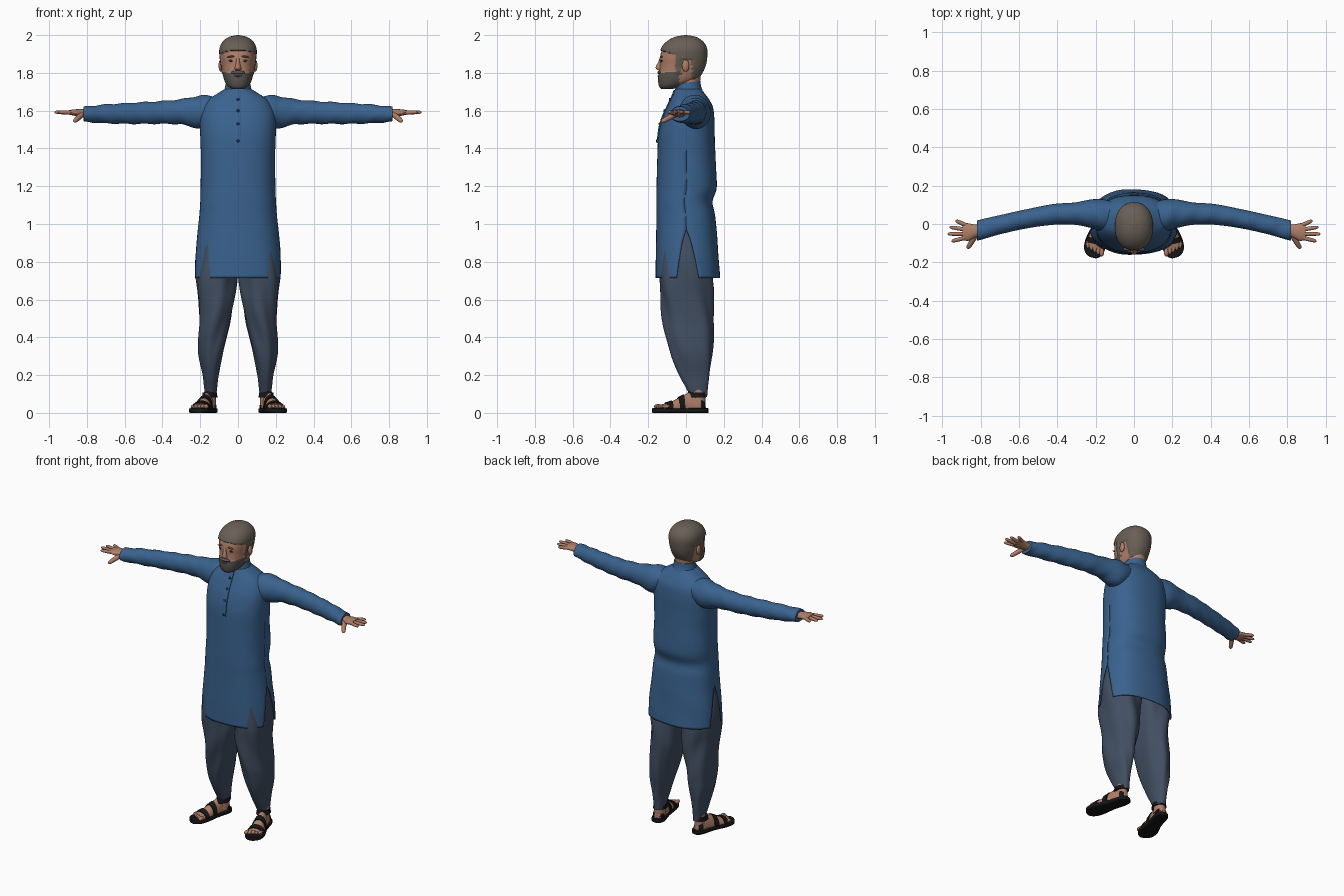
import bpy, bmesh, math
from mathutils import Vector, Matrix

cube = bpy.data.objects.get("Cube")
if cube:
    bpy.data.objects.remove(cube)


def material(name, rgb):
    m = bpy.data.materials.new(name)
    m.use_nodes = True
    m.diffuse_color = (*rgb, 1)
    bsdf = m.node_tree.nodes["Principled BSDF"]
    bsdf.inputs["Base Color"].default_value = (*rgb, 1)
    bsdf.inputs["Roughness"].default_value = 0.8
    return m


BLUE = material("tunic blue", (.042, .122, .27))
SLATE = material("trouser slate", (.054, .078, .122))
SKIN = material("skin", (.43, .21, .14))
HAIR = material("hair grey brown", (.14, .115, .092))
BEARD = material("beard grey", (.10, .09, .077))
BLACK = material("sandal black", (.008, .008, .009))
NAVY = material("button navy", (.015, .03, .07))
LIP = material("lip", (.24, .09, .07))
EYE = material("eye dark", (.03, .02, .018))


def finish(name, bm, mats, side=1, rule=None):
    bmesh.ops.remove_doubles(bm, verts=bm.verts, dist=.0002)
    for v in bm.verts:
        v.co.x *= side
    bmesh.ops.recalc_face_normals(bm, faces=bm.faces)
    if rule:
        for f in bm.faces:
            f.material_index = rule(f.calc_center_median())
    me = bpy.data.meshes.new(name)
    bm.to_mesh(me)
    bm.free()
    ob = bpy.data.objects.new(name, me)
    bpy.context.collection.objects.link(ob)
    for m in mats:
        me.materials.append(m)
    bpy.ops.object.select_all(action='DESELECT')
    ob.select_set(True)
    bpy.context.view_layer.objects.active = ob
    bpy.ops.object.shade_smooth_by_angle(angle=math.radians(50))
    return ob


def smooth_rows(rows, steps):
    # Catmull-Rom interpolation between key sections
    out = []
    for i in range(len(rows) - 1):
        quad = [rows[max(i - 1, 0)], rows[i], rows[i + 1], rows[min(i + 2, len(rows) - 1)]]
        for k in range(steps):
            t = k / steps
            out.append([b + .5 * t * (c - a + t * (2 * a - 5 * b + 4 * c - d + t * (3 * (b - c) + d - a)))
                        for a, b, c, d in zip(*quad)])
    return out + [list(rows[-1])]


def sections(bm, rows, axis='z', n=32, e=2, steps=4, warp=None, arc=None, cap=True, mtx=None):
    # row: position on axis, two centre coordinates, two radii
    rings = []
    for p, a, b, ra, rb in smooth_rows(rows, steps):
        lo, hi = arc(p) if arc else (0, math.tau)
        ring = []
        for k in range(n + 1 if arc else n):
            ang = lo + (hi - lo) * k / n
            c, s = math.cos(ang), math.sin(ang)
            u = a + ra * math.copysign(abs(c) ** (2 / e), c)
            v = b + rb * math.copysign(abs(s) ** (2 / e), s)
            co = Vector({'x': (p, u, v), 'y': (u, p, v), 'z': (u, v, p)}[axis])
            if warp:
                co = warp(co, ang, Vector((co.x - a, co.y - b, 0)))
            ring.append(bm.verts.new(mtx @ co if mtx else co))
        rings.append(ring)
    for r, q in zip(rings, rings[1:]):
        for k in range(n):
            j = (k + 1) % len(r)
            bm.faces.new((r[k], r[j], q[j], q[k]))
    if cap and not arc:
        bm.faces.new(rings[0])
        bm.faces.new(rings[-1])


def loft(name, rows, mats, side=1, rule=None, **kw):
    bm = bmesh.new()
    sections(bm, rows, **kw)
    return finish(name, bm, mats, side, rule)


def ball(name, loc, size, mat, side=1, tilt=0):
    bm = bmesh.new()
    m = Matrix.Translation(loc) @ Matrix.Rotation(tilt, 4, 'Y') @ Matrix.Diagonal((*size, 1))
    bmesh.ops.create_uvsphere(bm, u_segments=20, v_segments=12, radius=1, matrix=m)
    return finish(name, bm, [mat], side)


def digit(name, p, q, r, side):
    d = Vector(q) - Vector(p)
    m = Matrix.Translation(p) @ d.to_track_quat('Z', 'Y').to_matrix().to_4x4()
    L = d.length
    loft(name, [(0, 0, 0, r, r), (L * .5, 0, 0, r, r), (L * .88, 0, 0, r * .8, r * .8),
                (L, 0, 0, r * .25, r * .25)], [SKIN], side, n=12, mtx=m)


# Tunic: front and back panels that part into side slits near the hem
body = [(z, 0, (f + b) / 2, w, (b - f) / 2) for z, w, f, b in (
    (.715, .235, -.16, .18), (.82, .229, -.16, .173), (.95, .216, -.158, .163), (1.05, .205, -.157, .154),
    (1.12, .2, -.157, .14), (1.2, .198, -.156, .163), (1.35, .196, -.152, .156), (1.47, .2, -.146, .152),
    (1.56, .2, -.125, .15), (1.62, .185, -.1, .142), (1.66, .155, -.08, .122), (1.69, .11, -.066, .1),
    (1.715, .07, -.058, .08))]


def gap(z):
    return .3 * max(0, (.96 - z) / .245) ** .75


def drape(co, ang, out):
    low = max(0, min(1, (1.25 - co.z) / .5))
    fold = .008 * low * math.sin(7 * ang + 2 * co.z) + .005 * math.sin(3 * ang + 30 * co.z) * (ang < 3 and co.z < 1.4)
    return co + out * fold


bm = bmesh.new()
for base in (0, math.pi):
    sections(bm, body, n=32, e=2.35, steps=5, warp=drape,
             arc=lambda z: (base + gap(z), base + math.pi - gap(z)))
tunic = finish("tunic", bm, [BLUE])
thick = tunic.modifiers.new("cloth thickness", 'SOLIDIFY')
thick.thickness = .005

# Collar, placket and buttons
loft("collar", [(1.69, 0, .015, .085, .078), (1.715, 0, .012, .071, .069), (1.75, 0, .012, .064, .064)], [BLUE],
     warp=lambda co, a, out: co + Vector((0, 0, .12 * out.y * (co.z > 1.7))))


def front_y(z):
    fine = smooth_rows(body, 8)
    r = min(fine, key=lambda q: abs(q[0] - z))
    return r[2] - r[4]


loft("placket", [(1.43 + i * .035, 0, front_y(1.43 + i * .035), .016, .006) for i in range(9)], [BLUE], n=12, e=5)
for z in (1.44, 1.53, 1.6, 1.66):
    ball("button", (0, front_y(z) - .006, z), (.008, .005, .008), NAVY)

# Neck and head; hair and beard are parts of the head surface
loft("neck", [(1.66, 0, .015, .06, .06), (1.72, 0, .012, .056, .06), (1.8, 0, .01, .06, .07)], [SKIN])


def head_zone(c):
    if c.z < 1.803 + max(0, -.06 - c.y - .05) * -.1 and c.y < -.035 and c.z < 1.81 - .25 * max(0, .035 - abs(c.x)) * (abs(c.x) > .02):
        return 2
    if c.z > 1.915 + .25 * (c.y + .12) * (c.y < -.05) * -1:
        return 1
    if c.y > .03 and c.z > 1.765:
        return 1
    if c.y > -.055 and (c.z > 1.87 or (c.y < -.025 and c.z > 1.79)):
        return 1
    return 0


def hair_bulk(co, ang, out):
    return co + out * (0, .07, .03)[head_zone(co)]


loft("head", [(z, 0, (f + b) / 2, w, (b - f) / 2) for z, w, f, b in (
    (1.715, .03, -.13, -.07), (1.73, .052, -.141, -.02), (1.76, .07, -.145, .05), (1.8, .08, -.142, .08),
    (1.84, .086, -.138, .097), (1.88, .091, -.138, .104), (1.92, .093, -.128, .105), (1.95, .085, -.112, .096),
    (1.975, .067, -.085, .075), (1.992, .04, -.05, .045), (2.0, .004, -.005, .003))],
     [SKIN, HAIR, BEARD], rule=head_zone, warp=hair_bulk, n=72, e=2.2, steps=7)

# Face details
loft("nose", [(1.812, 0, -.136, .012, .006), (1.822, 0, -.138, .018, .02), (1.835, 0, -.138, .014, .021),
              (1.86, 0, -.136, .009, .01), (1.885, 0, -.134, .008, .004)], [SKIN], n=16)
ball("lower_lip", (0, -.145, 1.783), (.02, .007, .004), LIP)
ball("moustache", (0, -.139, 1.802), (.038, .013, .01), BEARD)
for s in (1, -1):
    ball("eye", (.036, -.129, 1.864), (.014, .005, .006), EYE, s)
    ball("eyebrow", (.037, -.131, 1.886), (.021, .007, .005), HAIR, s, .12)
    ball("ear", (.092, -.002, 1.838), (.011, .019, .032), SKIN, s)

for s in (1, -1):
    side = "left" if s > 0 else "right"
    # Sleeve and hand
    loft(side + "_sleeve", [
        (.1, .045, 1.605, .07, .065), (.17, .047, 1.592, .083, .09), (.23, .054, 1.592, .073, .082),
        (.31, .054, 1.594, .058, .066), (.42, .05, 1.59, .054, .06), (.56, .027, 1.586, .05, .056),
        (.7, -.004, 1.583, .05, .05), (.8, -.03, 1.581, .053, .041), (.818, -.034, 1.581, .051, .039)],
         [BLUE], s, axis='x', n=28, steps=6,
         warp=lambda co, a, out: co + Vector((0, 0, .0025 * math.sin(60 * co.x + 2 * a))))
    loft(side + "_palm", [(.79, -.03, 1.585, .028, .022), (.83, -.037, 1.587, .034, .021),
                          (.865, -.042, 1.59, .046, .017), (.895, -.04, 1.591, .042, .012)],
         [SKIN], s, axis='x', n=20)
    for base_y, tip_x, tip_y in ((-.008, .93, .018), (-.03, .962, -.016), (-.051, .972, -.052), (-.07, .951, -.09)):
        digit(side + "_finger", (.872, base_y, 1.59), (tip_x, tip_y, 1.592), .0105, s)
    digit(side + "_thumb", (.825, -.058, 1.58), (.868, -.128, 1.542), .014, s)

    # Baggy trouser leg with hanging folds
    def folds(co, ang, out):
        amount = .035 * min(1, max(.2, (co.z - .08) * 4))
        return co + out * amount * (math.sin(6 * ang + 9 * co.z) + .6 * math.sin(25 * co.z + 3 * ang))

    loft(side + "_trouser_leg", [(z, (i + o) / 2, (f + b) / 2, (o - i) / 2, (b - f) / 2) for z, i, o, f, b in (
        (.085, .115, .172, .025, .112), (.14, .11, .18, -.005, .117), (.2, .103, .187, -.038, .125),
        (.3, .083, .207, -.078, .138), (.4, .06, .21, -.105, .143), (.5, .036, .206, -.122, .145),
        (.6, .018, .211, -.133, .143), (.72, .004, .224, -.138, .14), (.85, -.01, .216, -.135, .135),
        (1.0, -.01, .19, -.12, .12))], [SLATE], s, n=56, e=2.2, steps=6, warp=folds)

    # Foot and sandal, laid out heel to toe and turned outward
    place = Matrix.Translation((.14, .115, 0)) @ Matrix.Rotation(math.radians(14), 4, 'Z')
    foot = [(-.015, 0, .024, .018, .03), (-.04, 0, .024, .031, .06), (-.09, 0, .024, .033, .085),
            (-.14, .002, .024, .037, .065), (-.2, .005, .024, .045, .036), (-.25, .005, .024, .046, .022)]

    def flat(co, a, out):
        return Vector((co.x, co.y, max(co.z, .02)))

    loft(side + "_foot", foot, [SKIN], s, axis='y', n=24, warp=flat, mtx=place)
    for i in range(5):
        x = -.036 + i * .02
        ball(side + "_toe", place @ Vector((x, -.262 + .006 * i, .034)),
             (.0125 - .0008 * i, .022, .0125 - .0008 * i), SKIN, s)
    loft(side + "_sole", [
        (0, 0, .0125, .014, .0125), (-.012, 0, .0125, .033, .0125), (-.05, 0, .0125, .043, .0125),
        (-.13, .002, .0125, .043, .0125), (-.21, .006, .0125, .056, .0125), (-.265, .006, .0125, .052, .0125),
        (-.292, .004, .0125, .032, .0125), (-.3, .002, .0125, .014, .0125)],
         [BLACK], s, axis='y', n=24, e=7, mtx=place)
    fine = smooth_rows(foot, 8)
    for part, lo, hi in (("toe_strap", -.235, -.195), ("arch_strap", -.165, -.13), ("heel_strap", -.05, -.02)):
        rows = [(p, a, b, ra + .006, rb + .006) for p, a, b, ra, rb in fine if lo <= p <= hi]
        loft(side + "_" + part, rows, [BLACK], s, axis='y', n=24, steps=1, warp=flat, mtx=place)
    loft(side + "_ankle", [(.04, .15, .06, .034, .042), (.15, .146, .066, .03, .036)], [SKIN], s, n=20)
    loft(side + "_ankle_strap", [(.082, .15, .055, .041, .052), (.108, .149, .058, .038, .047)], [BLACK], s, n=24)
    # Side band joining the arch and ankle straps
    loft(side + "_instep_band", [(.05, .158, 0, .014, .022), (.085, .155, .018, .016, .02),
                                 (.112, .152, .03, .016, .018)], [BLACK], s, n=16)
